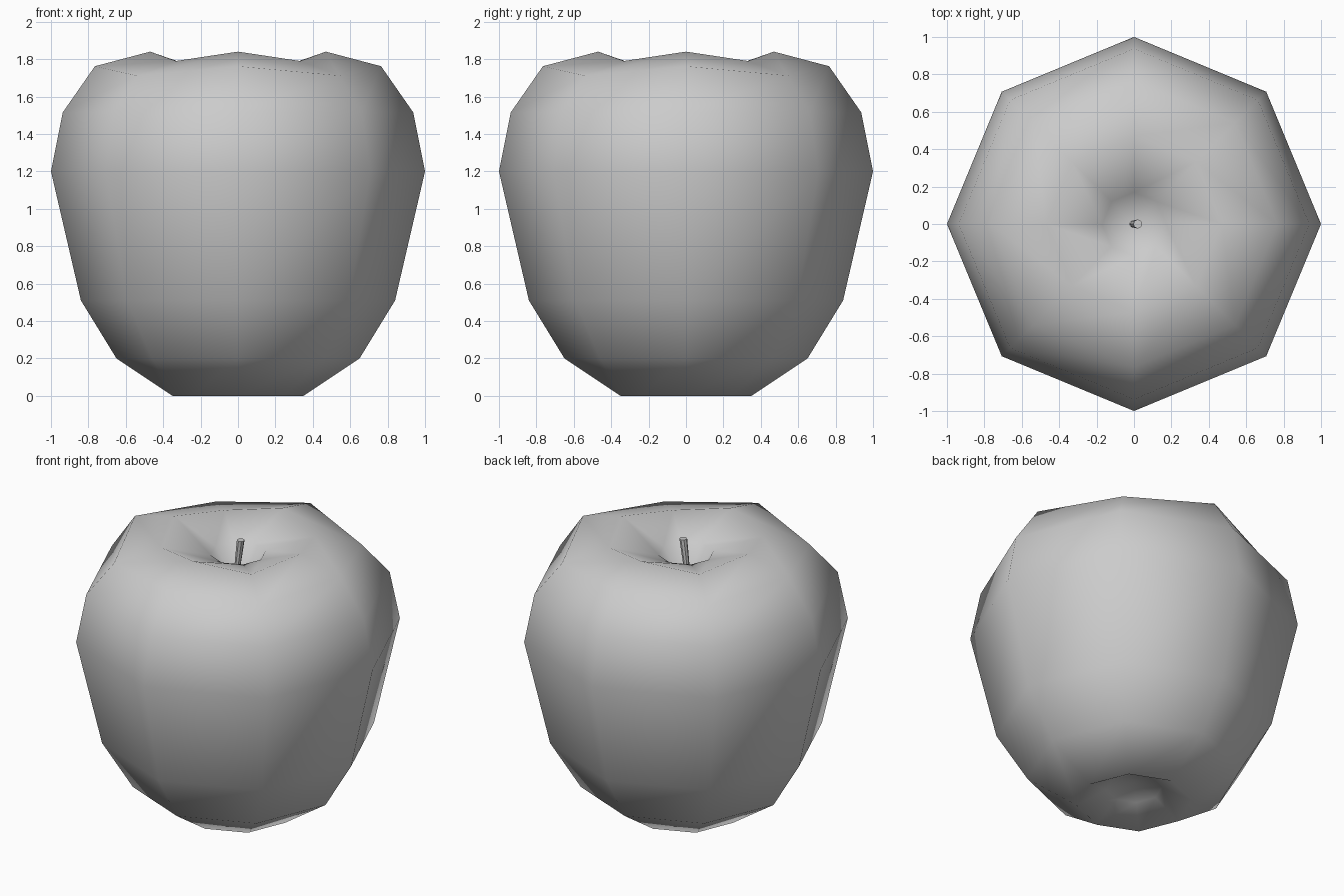
import bpy, bmesh
from math import sin, cos, pi
from mathutils import Vector

if "Cube" in bpy.data.objects:
    bpy.data.objects.remove(bpy.data.objects["Cube"])


def loft(name, rings, start, end):
    """Join rings of equal point count, closing each end with a fan."""
    bm = bmesh.new()
    rows = [[bm.verts.new(p) for p in r] for r in rings]
    n = len(rows[0])
    for a, b in zip(rows, rows[1:]):
        for i in range(n):
            j = (i + 1) % n
            bm.faces.new((a[i], a[j], b[j], b[i]))
    for row, tip in ((rows[0], start), (rows[-1], end)):
        c = bm.verts.new(tip)
        for i in range(n):
            bm.faces.new((row[i], row[(i + 1) % n], c))
    bmesh.ops.recalc_face_normals(bm, faces=bm.faces)
    me = bpy.data.meshes.new(name)
    bm.to_mesh(me)
    bm.free()
    ob = bpy.data.objects.new(name, me)
    bpy.context.collection.objects.link(ob)
    return ob


def ring(r, z, n, x=0.0, y=0.0, dip=0.0):
    # every second point is lowered by dip
    return [Vector((x + r * cos(2 * pi * i / n), y + r * sin(2 * pi * i / n),
                    z - dip * (i % 2))) for i in range(n)]


# Apple body: radius, height, dip of the diagonal points (lobed top)
profile = [(0.17, 0.10, 0), (0.35, 0, 0), (0.65, 0.20, 0), (0.84, 0.51, 0),
           (1.0, 1.20, 0), (0.937, 1.515, 0), (0.765, 1.762, 0.05),
           (0.47, 1.84, 0.05), (0.17, 1.718, 0)]
body = loft("apple_body", [ring(r, z, 8, dip=d) for r, z, d in profile],
            (0, 0, 0.14), (0, 0, 1.50))
body.data.shade_smooth()

# Slightly bent stem
path = [(-0.005, 1.49, 0.020), (0.0, 1.66, 0.020), (0.02, 1.81, 0.024)]
stem = loft("stem", [ring(r, z, 8, x=x) for x, z, r in path],
            (-0.005, 0, 1.49), (0.02, 0, 1.81))
bpy.context.view_layer.objects.active = stem
stem.select_set(True)
bpy.ops.object.shade_smooth_by_angle()
